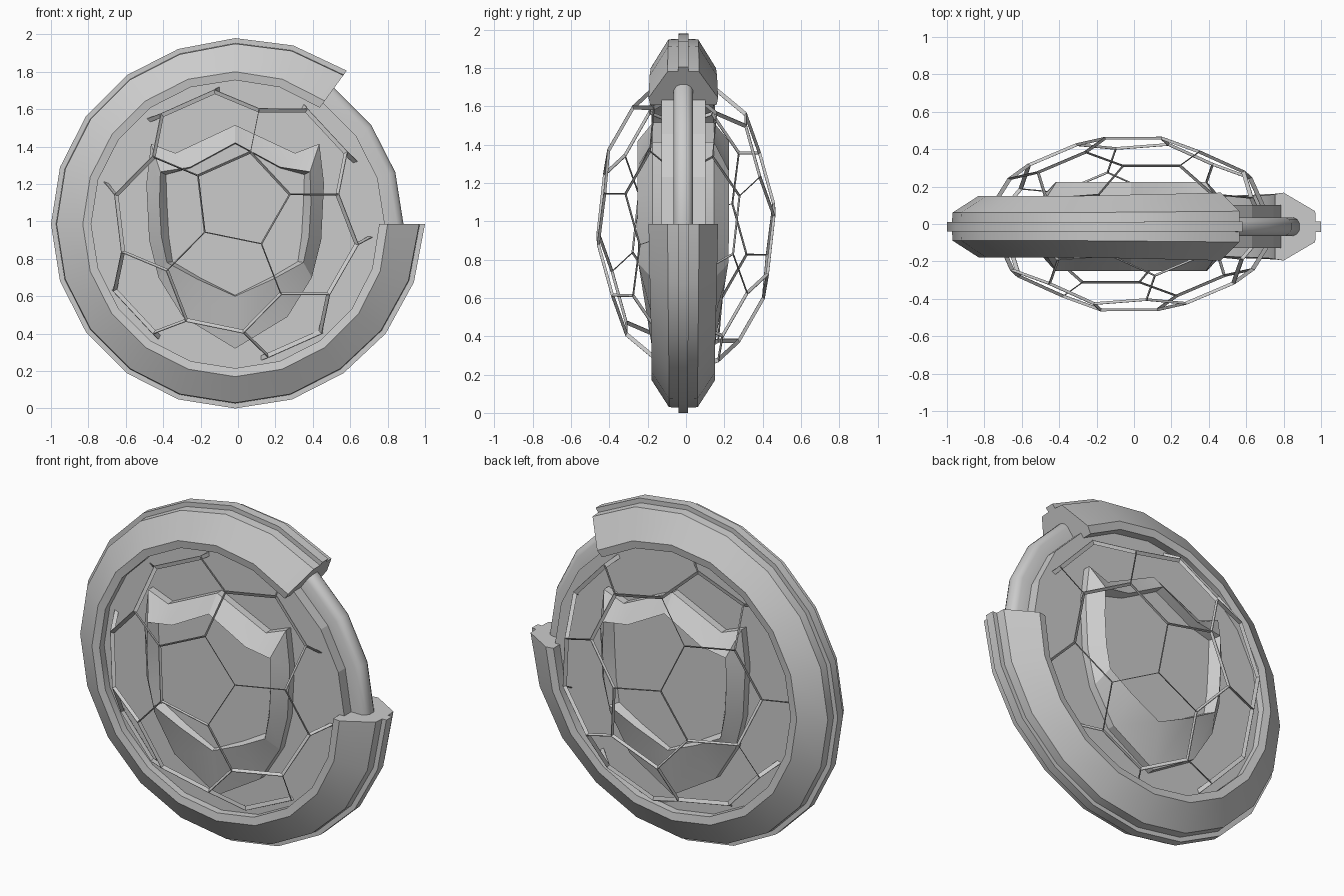
import bpy, bmesh, math
from mathutils import Vector

if "Cube" in bpy.data.objects:
    bpy.data.objects.remove(bpy.data.objects["Cube"])

CX, CY, CZ = -0.015, -0.014, 0.985


def make_object(name, verts, faces, smooth=None):
    mesh = bpy.data.meshes.new(name)
    mesh.from_pydata([tuple(v) for v in verts], [], faces)
    bm = bmesh.new()
    bm.from_mesh(mesh)
    bmesh.ops.remove_doubles(bm, verts=bm.verts, dist=0.0001)
    bmesh.ops.recalc_face_normals(bm, faces=bm.faces)
    bm.to_mesh(mesh)
    bm.free()
    ob = bpy.data.objects.new(name, mesh)
    bpy.context.collection.objects.link(ob)
    if smooth:
        bpy.ops.object.select_all(action='DESELECT')
        ob.select_set(True)
        bpy.context.view_layer.objects.active = ob
        bpy.ops.object.shade_smooth_by_angle(angle=math.radians(smooth))
    return ob


def grid_faces(rows, cols, closed):
    """Quads joining closed loops of equal length."""
    faces = []
    for i in range(rows if closed else rows - 1):
        for j in range(cols):
            a, b = i * cols, ((i + 1) % rows) * cols
            k = (j + 1) % cols
            faces.append((a + j, a + k, b + k, b + j))
    if not closed:
        faces += [tuple(range(cols)), tuple(range((rows - 1) * cols, rows * cols))]
    return faces


def lathe(name, half_profile, angles, closed, flare=None):
    """Sweep an outline, mirrored in depth, around the y axis."""
    outline = half_profile + [(r, -y) for r, y in reversed(half_profile)]
    verts = []
    for a in angles:
        fr, fy = flare(a) if flare else (1, 1)
        t = math.radians(a)
        for r, y in outline:
            s = fr if r > 0.85 else 1
            verts.append((CX + r * s * math.cos(t), CY + y * fy, CZ + r * s * math.sin(t)))
    return make_object(name, verts, grid_faces(len(angles), len(outline), closed), 40)


# Outer ring, open at the upper right, slightly flared at both ends
def end_flare(a):
    d = min(a - 54, 360 - a)
    f = max(0, 1 - d / 54)
    return 1 + 0.03 * f, 1 + 0.1 * f


lathe("outer_ring",
      [(0.77, 0.09), (0.77, 0.158), (0.815, 0.165), (0.955, 0.075), (0.958, 0.025), (0.985, 0.025)],
      range(54, 361, 18), False, end_flare)

# Inner rail, visible in the opening
lathe("inner_rail",
      [(0.76, 0.05), (0.865, 0.05), (0.888, 0.038), (0.9, 0.018)],
      range(0, 360, 18), True)

# Central plate: flat disc
plate_verts = []
plate_profile = [(0.80, 0.115), (0.80, -0.115)]
for r, y in plate_profile:
    for i in range(20):
        t = math.radians(18 * i)
        plate_verts.append((CX + r * math.cos(t), CY + y, CZ + r * math.sin(t)))
make_object("central_plate", plate_verts, grid_faces(2, 20, False))

# Crest frame, raised on both faces of the plate, with a shallow sunken panel
outer = [(0, 1.515), (0.32, 1.365), (0.45, 1.415), (0.475, 1.2), (0.46, 0.9), (0.41, 0.7), (0.28, 0.49), (0, 0.32)]
ridge = [(0, 1.42), (0.24, 1.29), (0.40, 1.265), (0.405, 1.1), (0.395, 0.92), (0.365, 0.78), (0.2, 0.69), (0, 0.6)]
inner = [(0, 1.415), (0.24, 1.285), (0.37, 1.25), (0.365, 1.1), (0.355, 0.92), (0.335, 0.785), (0.19, 0.70), (0, 0.605)]


def both_halves(pts):
    return pts + [(-x, z) for x, z in reversed(pts[1:-1])]


def ridge_depth(z):
    return 0.238 if z > 0.8 else 0.205 + 0.033 * (z - 0.6) / 0.2


frame_verts = []
layers = [(inner, -0.18), (ridge, -1), (outer, -0.16), (outer, 0.16), (ridge, 1), (inner, 0.18)]
for pts, y in layers:
    for x, z in both_halves(pts):
        d = y * ridge_depth(z) if pts is ridge else y
        frame_verts.append((CX + x, CY + d, z))
make_object("crest_frame", frame_verts, grid_faces(6, 14, False), 25)

# Wire cage: pentagon and hexagon lattice, flattened in depth
R, DEPTH, HALF_W, SQUASH = 0.78, 0.025, 0.002, 0.613
n = Vector((0.03, -0.70, 0.13)).normalized()
e1 = (Vector((1, 0, 0)) - n * n.x).normalized()
e2 = n.cross(e1)
phase = math.radians(6.7)
s5 = math.sqrt(5)
ico = [n, -n]
for k in range(5):
    for h, off in ((1 / s5, 0), (-1 / s5, 36)):
        t = phase + math.radians(72 * k + off)
        ico.append(n * h + (e1 * math.cos(t) + e2 * math.sin(t)) * (2 / s5))
corners = [((a * 2 + b) / 3).normalized() for a in ico for b in ico
           if 0.1 < (a - b).length < 1.2]
cage_verts, cage_faces = [], []
for i, p in enumerate(corners):
    for q in corners[i + 1:]:
        if (p - q).length > 0.45:
            continue
        side = (q - p).cross(p + q).normalized() * HALF_W
        base = len(cage_verts)
        for c in (p, q):
            for v in (c * R + side, c * R - side, c * (R - DEPTH) - side, c * (R - DEPTH) + side):
                cage_verts.append((CX + v.x, v.y * SQUASH, CZ + v.z))
        for f in grid_faces(2, 4, False):
            cage_faces.append(tuple(base + j for j in f))
make_object("wire_cage", cage_verts, cage_faces)
